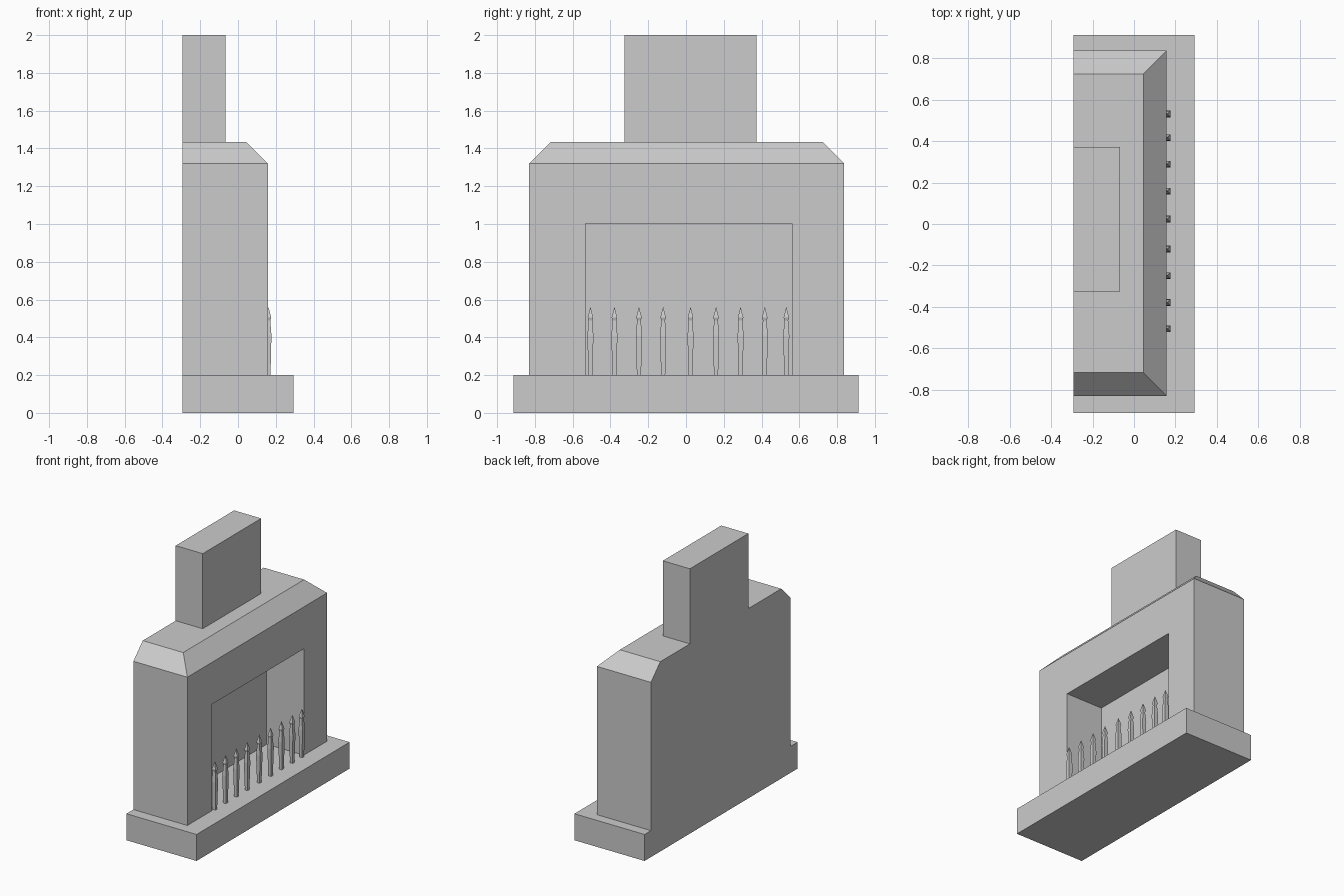
import bpy, bmesh

if "Cube" in bpy.data.objects:
    bpy.data.objects.remove(bpy.data.objects["Cube"])

BACK = -0.293


def stack(name, rings):
    """Closed solid from stacked rectangles (x0, x1, y0, y1, z)."""
    bm = bmesh.new()
    loops = []
    for x0, x1, y0, y1, z in rings:
        loops.append([bm.verts.new(p) for p in
                      ((x0, y0, z), (x1, y0, z), (x1, y1, z), (x0, y1, z))])
    bm.faces.new(loops[0][::-1])
    bm.faces.new(loops[-1])
    for low, high in zip(loops, loops[1:]):
        for i in range(4):
            j = (i + 1) % 4
            bm.faces.new((low[i], low[j], high[j], high[i]))
    bmesh.ops.remove_doubles(bm, verts=bm.verts, dist=1e-5)
    bmesh.ops.recalc_face_normals(bm, faces=bm.faces)
    mesh = bpy.data.meshes.new(name)
    bm.to_mesh(mesh)
    bm.free()
    obj = bpy.data.objects.new(name, mesh)
    bpy.context.collection.objects.link(obj)
    return obj


def box(name, x0, x1, y0, y1, z0, z1):
    return stack(name, [(x0, x1, y0, y1, z0), (x0, x1, y0, y1, z1)])


# Hearth slab and chimney, flush at the back
box("hearth_base", BACK, 0.293, -0.913, 0.913, 0, 0.2)
box("chimney", BACK, -0.067, -0.325, 0.372, 1.433, 2.0)

# Main body with sloped shoulders on the front and both ends
body = stack("fireplace_body", [
    (BACK, 0.158, -0.83, 0.837, 0.2),
    (BACK, 0.158, -0.83, 0.837, 1.32),
    (BACK, 0.045, -0.718, 0.725, 1.433)])

# Firebox opening
cutter = box("firebox_cutter", -0.152, 0.4, -0.533, 0.56, 0.1, 1.003)
cutter.hide_render = True
cutter.hide_viewport = True
cutter.display_type = 'WIRE'
cut = body.modifiers.new("firebox", 'BOOLEAN')
cut.operation = 'DIFFERENCE'
cut.solver = 'EXACT'
cut.object = cutter

# Spear-tipped fire guard bars: (half width, height)
PROFILE = [(0.011, 0.2), (0.016, 0.41), (0.010, 0.49), (0.0145, 0.505), (0.0005, 0.56)]
BAR_X = 0.161
for y in (-0.506, -0.379, -0.249, -0.121, 0.024, 0.159, 0.289, 0.417, 0.531):
    stack("guard_bar", [(BAR_X - r, BAR_X + r, y - r, y + r, z) for r, z in PROFILE])
